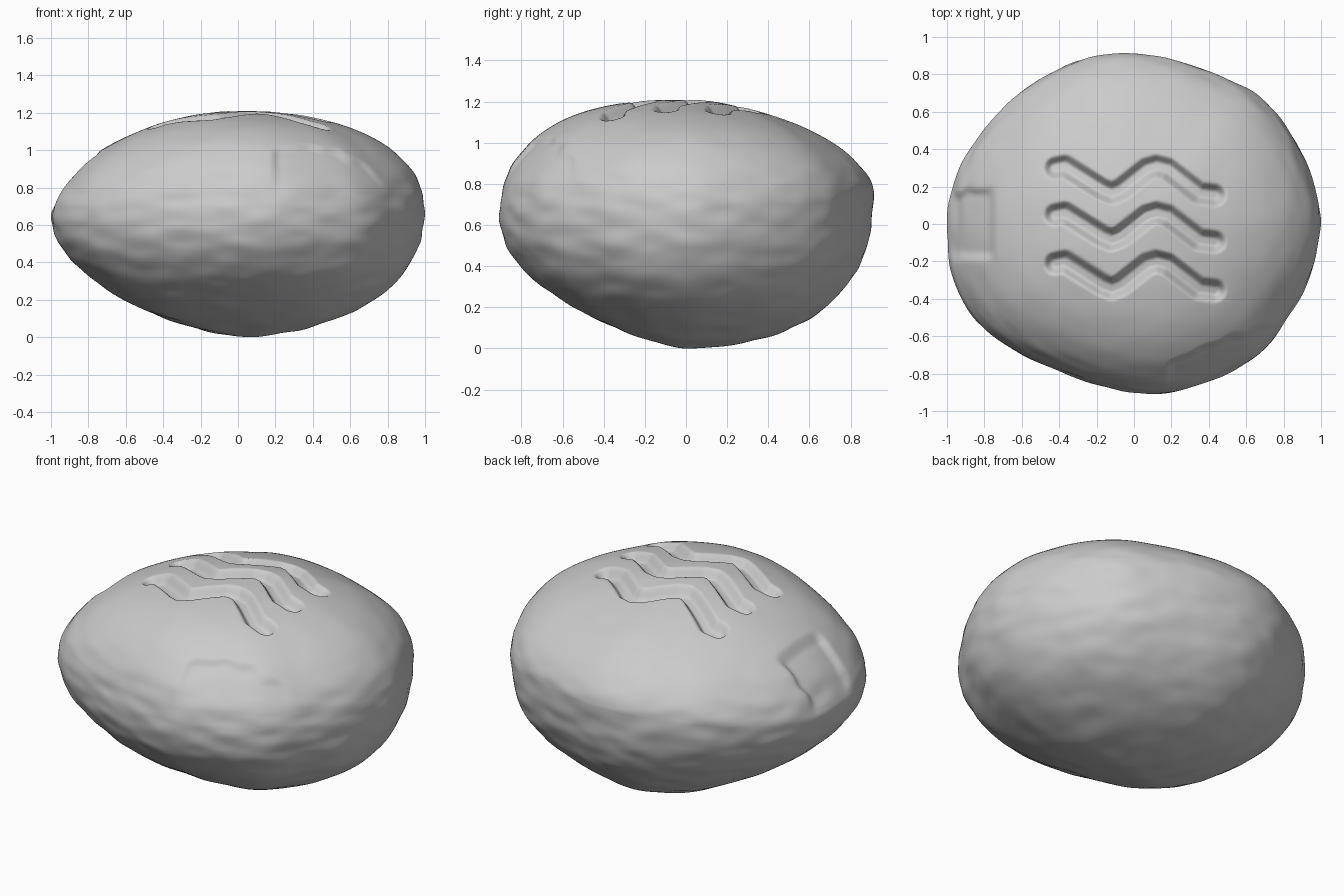
import bpy, bmesh, math
from mathutils import Vector, noise

old = bpy.data.objects.get("Cube")
if old:
    bpy.data.objects.remove(old, do_unlink=True)

SIDES, UPPER, LOWER = 320, 140, 72

# Plan outline: radius every 15 degrees, anticlockwise from +x
OUTLINE = [1.0, .98, .97, .957, .915, .9, .91, .925, .918, .93, .95, .983,
           1.0, 1.008, .99, .935, .892, .883, .9, .923, .94, .965, .96, .983]

# Values for the +x, +y, -x, -y directions: rim height, then dome and bowl curves
RIM_HEIGHT = (.66, .75, .64, .65)
TOP_CURVE = (2.2, 1.6, 1.8, 2.6), (.46, .55, .56, .48)
BASE_CURVE = (2.0, 2.2, 1.4, 1.3), (.46, .42, .53, .48)
TOP_Z = 1.205

# One engraved wave, repeated three times
WAVE = [Vector(p) for p in ((-.42, -.015), (-.37, -.005), (-.17, -.13), (-.12, -.15), (-.07, -.13),
                            (.07, -.02), (.12, -.005), (.18, -.02), (.35, -.15), (.43, -.16))]
WAVE_Y = (.315, .065, -.195)


def smooth(a, b, v):
    t = min(1, max(0, (v - a) / (b - a)))
    return t * t * (3 - 2 * t)


def radius(angle):
    """Smooth closed curve through the outline radii."""
    f = angle / math.tau * len(OUTLINE)
    i = int(f)
    t = f - i
    a, b, c, d = (OUTLINE[(i + k) % len(OUTLINE)] for k in (-1, 0, 1, 2))
    return b + .5 * t * (c - a + t * (2*a - 5*b + 4*c - d + t * (3*(b - c) + d - a)))


def blend(values, angle):
    c, s = math.cos(angle), math.sin(angle)
    return c * c * values[0 if c > 0 else 2] + s * s * values[1 if s > 0 else 3]


def wave_distance(p):
    best = 1
    for a, b in zip(WAVE, WAVE[1:]):
        d = b - a
        t = min(1, max(0, (p - a).dot(d) / d.dot(d)))
        best = min(best, (p - a - d * t).length)
    return best


def weather(p):
    """Worn, slightly layered stone surface, rougher underneath."""
    rough = .3 + .7 * smooth(1.05, .7, p.z)
    broad = noise.noise(p * 2.6)
    fine = noise.noise(Vector((p.x * 6, p.y * 6, p.z * 13)))
    out = (p - Vector((0, 0, .62))).normalized()
    return p + out * rough * (.008 * broad + .008 * fine)


def carve(p):
    """Grooves, square dent and the worn front corner on the top side."""
    if abs(p.x) < .55 and abs(p.y) < .5:
        flat = Vector((p.x, p.y))
        depth = max(smooth(.068, .015, wave_distance(flat - Vector((0, y)))) for y in WAVE_Y)
        p.z -= .055 * depth
    wobble = .03 * noise.noise(p * 9)
    dent = smooth(-.73, -.8, p.x) * smooth(.2, .14, abs(p.y) + wobble) * smooth(.64, .78, p.z)
    p += Vector((.012, 0, -.022)) * dent
    edge = -.73 + .36 * (p.x - .2) + wobble
    chip = smooth(.17, .23, p.x) * smooth(edge + .03, edge - .03, p.y) * smooth(.68, .98, p.z)
    p += Vector((-.006, .012, -.012)) * chip
    return p


def stone_point(angle, t, upper):
    r, rim = radius(angle), blend(RIM_HEIGHT, angle)
    power, root = (blend(v, angle) for v in (TOP_CURVE if upper else BASE_CURVE))
    share = max(0, 1 - t ** power) ** root
    z = rim + ((TOP_Z if upper else 0) - rim) * share
    p = weather(Vector((r * t * math.cos(angle), r * t * math.sin(angle), z)))
    return carve(p) if upper else p


# Rings run from the top, over the rim, to the underside
bm = bmesh.new()
levels = [(math.sin(math.pi / 2 * i / UPPER), True) for i in range(1, UPPER + 1)]
levels += [(math.sin(math.pi / 2 * i / LOWER), False) for i in range(LOWER - 1, 0, -1)]
rings = [[bm.verts.new(stone_point(math.tau * k / SIDES, t, up)) for k in range(SIDES)]
         for t, up in levels]
top = bm.verts.new(stone_point(0, 0, True))
bottom = bm.verts.new(stone_point(0, 0, False))
for k in range(SIDES):
    n = (k + 1) % SIDES
    bm.faces.new((top, rings[0][k], rings[0][n]))
    bm.faces.new((bottom, rings[-1][n], rings[-1][k]))
    for a, b in zip(rings, rings[1:]):
        bm.faces.new((a[k], b[k], b[n], a[n]))
lowest = min(v.co.z for v in bm.verts)
bmesh.ops.translate(bm, verts=bm.verts, vec=(0, 0, -lowest))
bmesh.ops.recalc_face_normals(bm, faces=bm.faces)

mesh = bpy.data.meshes.new("carved_stone")
bm.to_mesh(mesh)
bm.free()
stone = bpy.data.objects.new("carved_stone", mesh)
bpy.context.collection.objects.link(stone)

# Plain stone colour
grey = bpy.data.materials.new("light_grey_stone")
grey.use_nodes = True
color = (.6, .6, .6, 1)
grey.diffuse_color = color
grey.node_tree.nodes["Principled BSDF"].inputs["Base Color"].default_value = color
mesh.materials.append(grey)

bpy.context.view_layer.objects.active = stone
stone.select_set(True)
bpy.ops.object.shade_smooth_by_angle(angle=math.radians(80))
